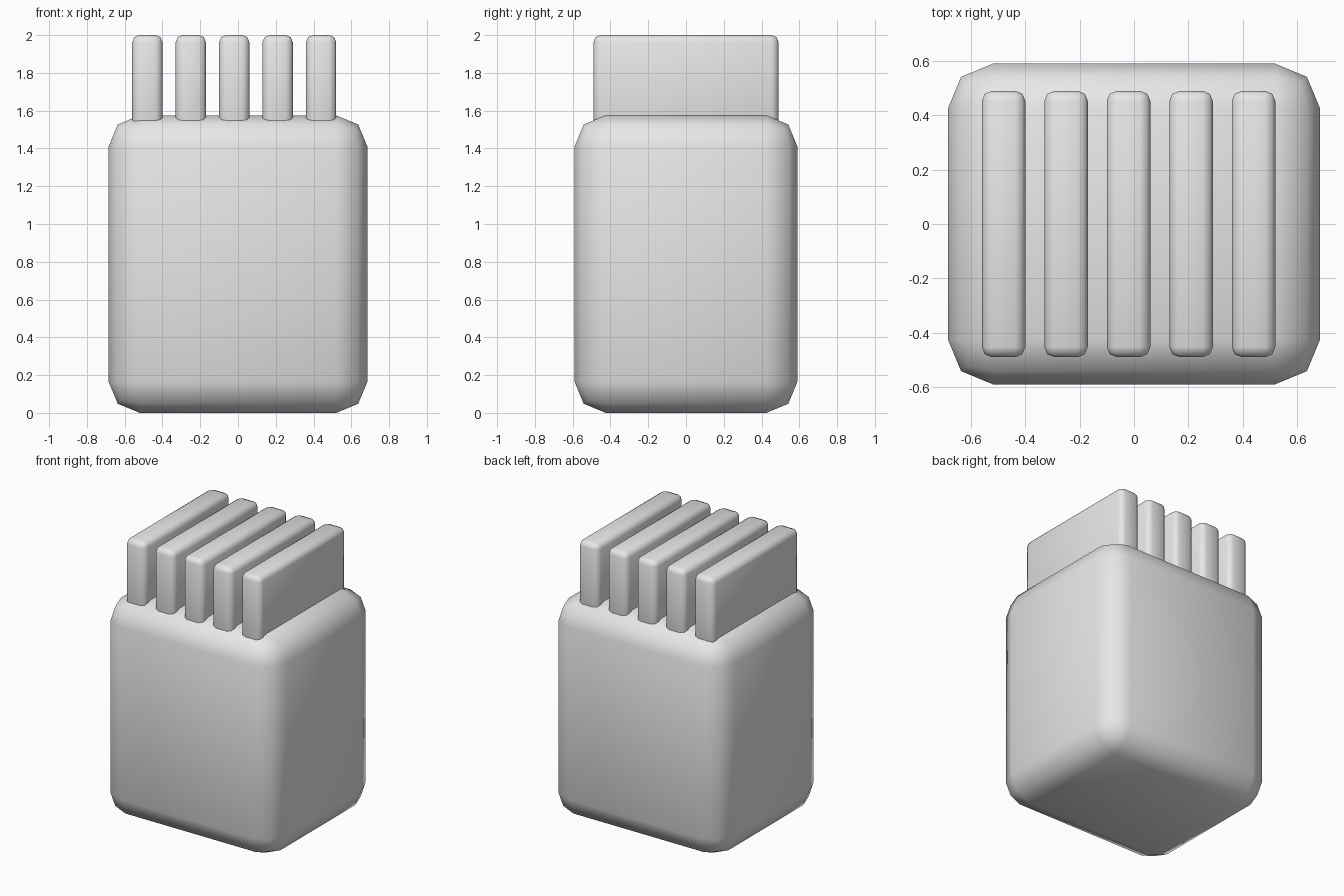
import bpy
import bmesh
from mathutils import Vector

cube = bpy.data.objects.get("Cube")
if cube:
    bpy.data.objects.remove(cube, do_unlink=True)

# Single plain grey
grey = bpy.data.materials.new("light_grey")
grey.use_nodes = True
colour = (0.8, 0.8, 0.8, 1.0)
grey.diffuse_color = colour
grey.node_tree.nodes["Principled BSDF"].inputs["Base Color"].default_value = colour


def rounded_box(name, low, high, radius):
    """Smooth-shaded box between two corners with a two-step rounded edge."""
    low, high = Vector(low), Vector(high)
    bm = bmesh.new()
    bmesh.ops.create_cube(bm, size=1)
    bmesh.ops.scale(bm, vec=high - low, verts=bm.verts)
    bmesh.ops.translate(bm, vec=(low + high) / 2, verts=bm.verts)
    bmesh.ops.bevel(bm, geom=bm.edges[:], offset=radius, segments=2,
                    profile=0.5, affect='EDGES')
    for face in bm.faces:
        face.smooth = True
    mesh = bpy.data.meshes.new(name)
    bm.to_mesh(mesh)
    bm.free()
    mesh.materials.append(grey)
    obj = bpy.data.objects.new(name, mesh)
    bpy.context.collection.objects.link(obj)
    return obj


# Main block
rounded_box("body", (-0.685, -0.59, 0), (0.685, 0.59, 1.575), 0.165)

# Row of upright fins sunk into the top, slightly off centre
for i in range(5):
    x = -0.48 + 0.23 * i
    rounded_box(f"fin_{i + 1}", (x - 0.08, -0.49, 1.4), (x + 0.08, 0.49, 2.0), 0.037)
